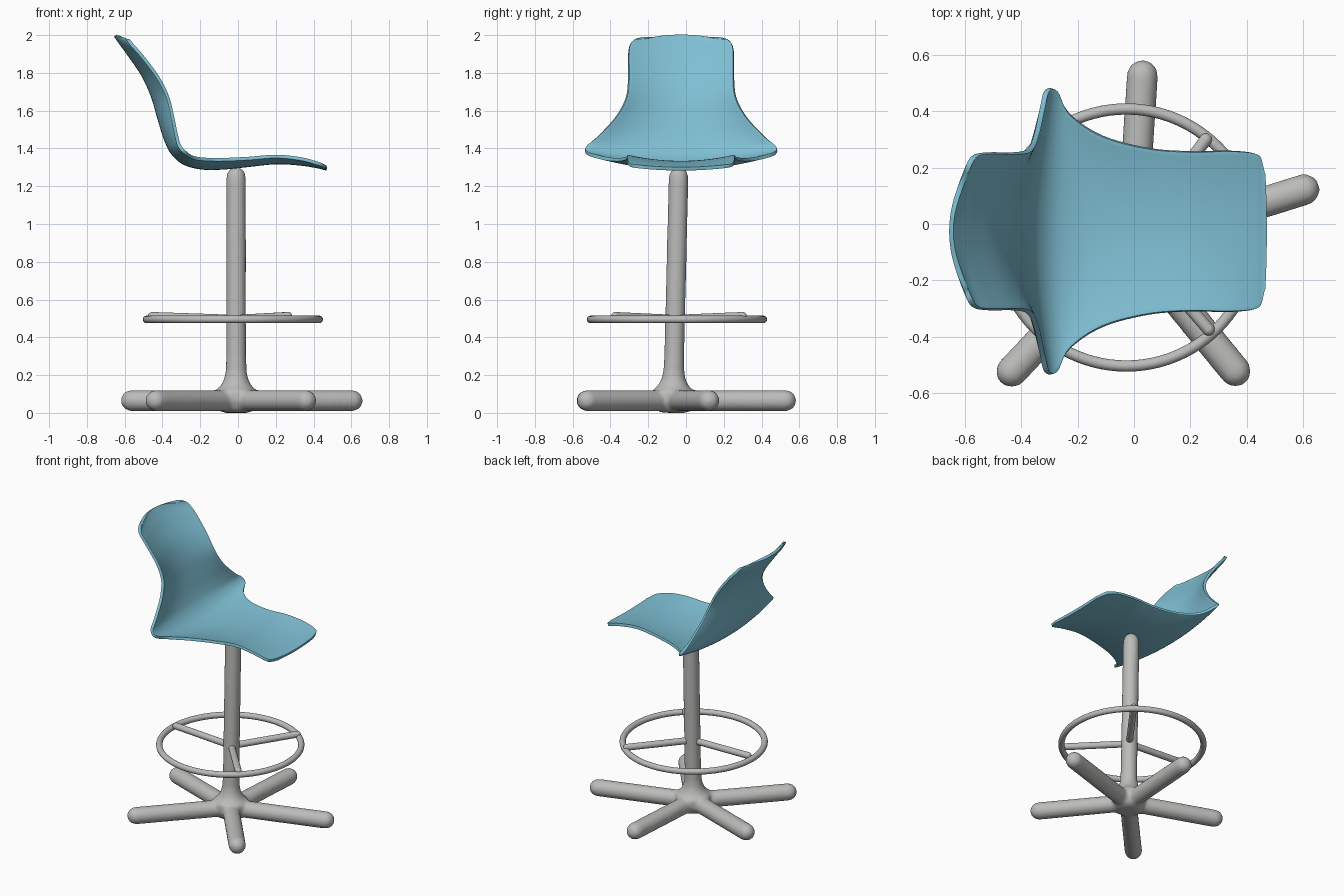
import bpy, bmesh, math
from mathutils import Vector, Matrix

if "Cube" in bpy.data.objects:
    bpy.data.objects.remove(bpy.data.objects["Cube"])


def material(name, rgb):
    m = bpy.data.materials.new(name)
    m.diffuse_color = (*rgb, 1)
    m.use_nodes = True
    m.node_tree.nodes["Principled BSDF"].inputs["Base Color"].default_value = m.diffuse_color
    return m


GREY = material("grey metal", (0.50, 0.50, 0.49))
BLUE = material("light blue plastic", (0.21, 0.52, 0.65))


def finish(bm, name, mat):
    me = bpy.data.meshes.new(name)
    bmesh.ops.recalc_face_normals(bm, faces=bm.faces[:]) if name != "seat_shell" else None
    for f in bm.faces:
        f.smooth = True
    bm.to_mesh(me)
    bm.free()
    me.materials.append(mat)
    ob = bpy.data.objects.new(name, me)
    bpy.context.collection.objects.link(ob)
    return ob


def lathe(bm, a, b, prof, n=32):
    """Revolve (distance, radius) pairs around the axis from a to b."""
    a, b = Vector(a), Vector(b)
    d = (b - a).normalized()
    q = d.to_track_quat('Z', 'Y').to_matrix().to_4x4()
    mat = Matrix.Translation(a) @ q
    rings = []
    for t, r in prof:
        rings.append([bm.verts.new(mat @ Vector((r * math.cos(k * math.tau / n),
                                                 r * math.sin(k * math.tau / n), t)))
                      for k in range(n)])
    for r0, r1 in zip(rings, rings[1:]):
        for k in range(n):
            bm.faces.new((r0[k], r0[(k + 1) % n], r1[(k + 1) % n], r1[k]))
    bm.faces.new(rings[0][::-1])
    bm.faces.new(rings[-1])


def capsule(bm, a, b, r):
    L = (Vector(b) - Vector(a)).length
    arc = [math.radians(x) for x in (5, 20, 35, 50, 65, 80, 90)]
    prof = [(-r * math.cos(t), r * math.sin(t)) for t in arc]
    prof += [(L + r * math.cos(t), r * math.sin(t)) for t in arc[::-1]]
    lathe(bm, a, b, prof)


# Star base and leaning column, fused into one smooth casting
HUB = (-0.01, -0.07)
bm = bmesh.new()
for x, y in [(0.03, 0.528), (0.605, 0.122), (0.36, -0.523), (-0.435, -0.525), (-0.565, 0.13)]:
    capsule(bm, (*HUB, 0.065), (x, y, 0.065), 0.056)
lathe(bm, (*HUB, 0), (-0.01, -0.038, 1.30),
      [(0.0, 0.06), (0.012, 0.09), (0.06, 0.115), (0.115, 0.115), (0.13, 0.095), (0.15, 0.078),
       (0.18, 0.064), (0.22, 0.056), (0.3, 0.053), (1.24, 0.053), (1.27, 0.048),
       (1.29, 0.035), (1.302, 0.012)])
base = finish(bm, "base_and_column", GREY)
rm = base.modifiers.new("fuse", 'REMESH')
rm.mode = 'VOXEL'
rm.voxel_size = 0.011
rm.use_smooth_shade = True
sm = base.modifiers.new("soften", 'SMOOTH')
sm.factor = 0.5
sm.iterations = 10

# Foot ring
RC = Vector((-0.027, -0.048, 0.495))
bm = bmesh.new()
N, M, R, r = 96, 16, 0.457, 0.02
grid = []
for i in range(N):
    a = i * math.tau / N
    row = []
    for j in range(M):
        b = j * math.tau / M
        rr = R + r * math.cos(b)
        row.append(bm.verts.new(RC + Vector((rr * math.cos(a), rr * math.sin(a), r * math.sin(b)))))
    grid.append(row)
for i in range(N):
    for j in range(M):
        i2, j2 = (i + 1) % N, (j + 1) % M
        bm.faces.new((grid[i][j], grid[i2][j], grid[i2][j2], grid[i][j2]))
finish(bm, "foot_ring", GREY)

# Foot ring spokes
bm = bmesh.new()
for x, y in [(0.255, 0.30), (0.265, -0.375), (-0.455, -0.045)]:
    capsule(bm, (-0.01, -0.06, 0.497), (x, y, 0.512), 0.022)
finish(bm, "foot_ring_spokes", GREY)

# Seat shell: centre x, z, edge x, z and half width, from back top to front lip
ST = [
    (-.657, 1.992, -.605, 1.990, .205), (-.647, 1.978, -.590, 1.975, .250),
    (-.627, 1.950, -.565, 1.940, .274), (-.587, 1.895, -.512, 1.880, .281),
    (-.512, 1.785, -.430, 1.770, .281), (-.460, 1.670, -.380, 1.670, .293),
    (-.425, 1.550, -.355, 1.570, .345), (-.390, 1.440, -.335, 1.470, .435),
    (-.350, 1.365, -.318, 1.410, .500), (-.285, 1.312, -.280, 1.368, .500),
    (-.190, 1.288, -.225, 1.340, .415), (-.080, 1.288, -.110, 1.332, .340),
    (.050, 1.301, .050, 1.338, .297), (.200, 1.316, .200, 1.349, .285),
    (.330, 1.309, .330, 1.336, .287), (.420, 1.295, .420, 1.312, .279),
    (.452, 1.287, .448, 1.300, .258), (.468, 1.283, .466, 1.293, .205)]


def spline(p0, p1, p2, p3, t):
    return [0.5 * (2 * b + (c - a) * t + (2 * a - 5 * b + 4 * c - d) * t * t
                   + (3 * b - a - 3 * c + d) * t ** 3) for a, b, c, d in zip(p0, p1, p2, p3)]


rows = []
for i in range(len(ST) - 1):
    p = [ST[max(0, min(len(ST) - 1, i + k))] for k in (-1, 0, 1, 2)]
    rows += [spline(*p, s / 6) for s in range(6)]
rows.append(ST[-1])

bm = bmesh.new()
U = 40
grid = []
for cx, cz, ex, ez, hw in rows:
    row = []
    for j in range(U + 1):
        u = 2 * j / U - 1
        row.append(bm.verts.new((cx + (ex - cx) * u * u, u * hw - 0.026, cz + (ez - cz) * u * u)))
    grid.append(row)
for g0, g1 in zip(grid, grid[1:]):
    for j in range(U):
        bm.faces.new((g0[j], g1[j], g1[j + 1], g0[j + 1]))
shell = finish(bm, "seat_shell", BLUE)
so = shell.modifiers.new("thickness", 'SOLIDIFY')
so.thickness = 0.018
so.offset = 1
bv = shell.modifiers.new("rounded rim", 'BEVEL')
bv.width = 0.005
bv.segments = 2
bv.limit_method = 'ANGLE'
bv.angle_limit = math.radians(50)
